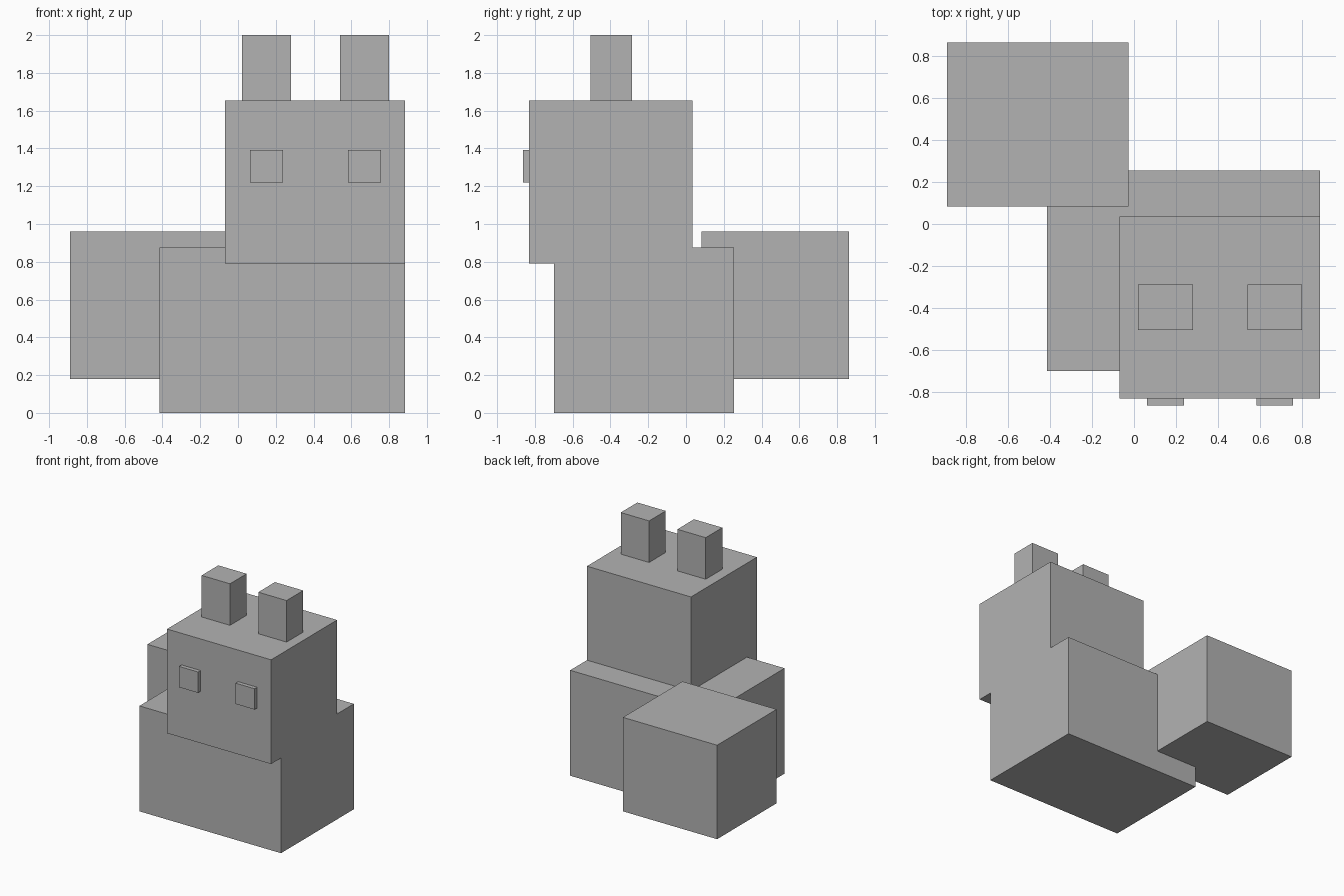
import bpy
from mathutils import Vector

cube = bpy.data.objects.get("Cube")
if cube:
    bpy.data.objects.remove(cube, do_unlink=True)

grey = bpy.data.materials.new("plain grey")
grey.use_nodes = True
color = (0.45, 0.45, 0.45, 1.0)
grey.diffuse_color = color
grey.node_tree.nodes["Principled BSDF"].inputs["Base Color"].default_value = color


def box(name, low, high):
    """Add a box spanning two opposite corners."""
    low, high = Vector(low), Vector(high)
    bpy.ops.mesh.primitive_cube_add(size=1, location=(low + high) / 2)
    part = bpy.context.object
    part.name = name
    part.scale = high - low
    bpy.ops.object.transform_apply(location=False, rotation=False, scale=True)
    part.data.materials.append(grey)
    return part


# Body, head and tail
box("body", (-0.415, -0.70, 0), (0.885, 0.255, 0.875))
box("head", (-0.07, -0.83, 0.79), (0.885, 0.035, 1.655))
box("tail", (-0.89, 0.083, 0.18), (-0.025, 0.863, 0.96))

# Ears and eyes, paired about the middle of the face
face_x = 0.41
for side, sign in (("right", -1), ("left", 1)):
    ear_x = face_x + sign * 0.26
    box(side + "_ear", (ear_x - 0.13, -0.505, 1.655), (ear_x + 0.13, -0.287, 2.0))
    eye_x = face_x + sign * 0.26
    box(side + "_eye", (eye_x - 0.087, -0.863, 1.22), (eye_x + 0.087, -0.83, 1.393))
